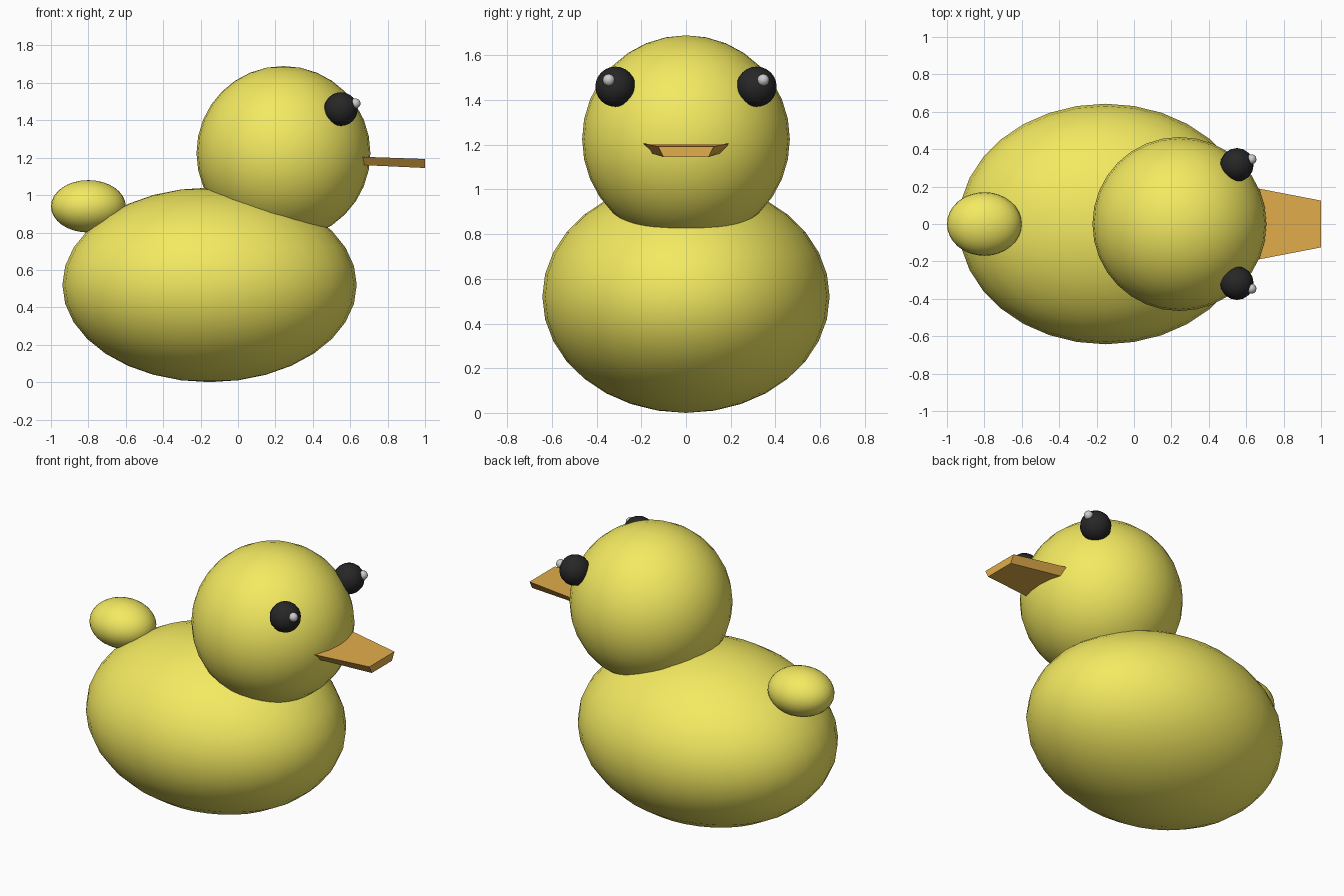
import bpy, bmesh

if "Cube" in bpy.data.objects:
    bpy.data.objects.remove(bpy.data.objects["Cube"])

def material(name, rgb):
    m = bpy.data.materials.new(name)
    m.diffuse_color = (*rgb, 1)
    m.use_nodes = True
    m.node_tree.nodes["Principled BSDF"].inputs["Base Color"].default_value = m.diffuse_color
    return m

yellow = material("yellow", (0.90, 0.82, 0.12))
orange = material("orange", (0.76, 0.42, 0.07))
black = material("black", (0.02, 0.02, 0.02))
white = material("white", (0.9, 0.9, 0.9))

def ellipsoid(name, centre, radii, mat, segments=32, rings=16):
    bpy.ops.mesh.primitive_uv_sphere_add(segments=segments, ring_count=rings, radius=1, location=centre)
    ob = bpy.context.object
    ob.name = name
    ob.scale = radii
    bpy.ops.object.transform_apply(location=False, rotation=False, scale=True)
    bpy.ops.object.shade_smooth()
    ob.data.materials.append(mat)
    return ob

# Body, head and upturned tail
ellipsoid("body", (-0.152, 0, 0.52), (0.787, 0.643, 0.52), yellow)
ellipsoid("head", (0.243, 0, 1.225), (0.465, 0.465, 0.465), yellow)
ellipsoid("tail", (-0.80, 0, 0.94), (0.20, 0.17, 0.14), yellow)

# Eyes with highlights, mirrored across y
for side, s in (("right", -1), ("left", 1)):
    ellipsoid(side + "_eye", (0.55, s * 0.316, 1.46), (0.09,) * 3, black, 16, 12)
    ellipsoid(side + "_eye_highlight", (0.628, s * 0.346, 1.49), (0.027,) * 3, white, 12, 8)

# Flat tapered beak: (x, half width top, half width bottom, z top, z bottom)
bm = bmesh.new()
rings = []
for x, wt, wb, zt, zb in ((0.55, 0.212, 0.17, 1.209, 1.166), (1.0, 0.125, 0.10, 1.193, 1.145)):
    rings.append([bm.verts.new(p) for p in
                  ((x, -wt, zt), (x, wt, zt), (x, wb, zb), (x, -wb, zb))])
root, tip = rings
bm.faces.new(root)
bm.faces.new(tip[::-1])
for i in range(4):
    j = (i + 1) % 4
    bm.faces.new((root[i], root[j], tip[j], tip[i]))
bmesh.ops.recalc_face_normals(bm, faces=bm.faces)
mesh = bpy.data.meshes.new("beak")
bm.to_mesh(mesh)
bm.free()
mesh.materials.append(orange)
bpy.context.collection.objects.link(bpy.data.objects.new("beak", mesh))
